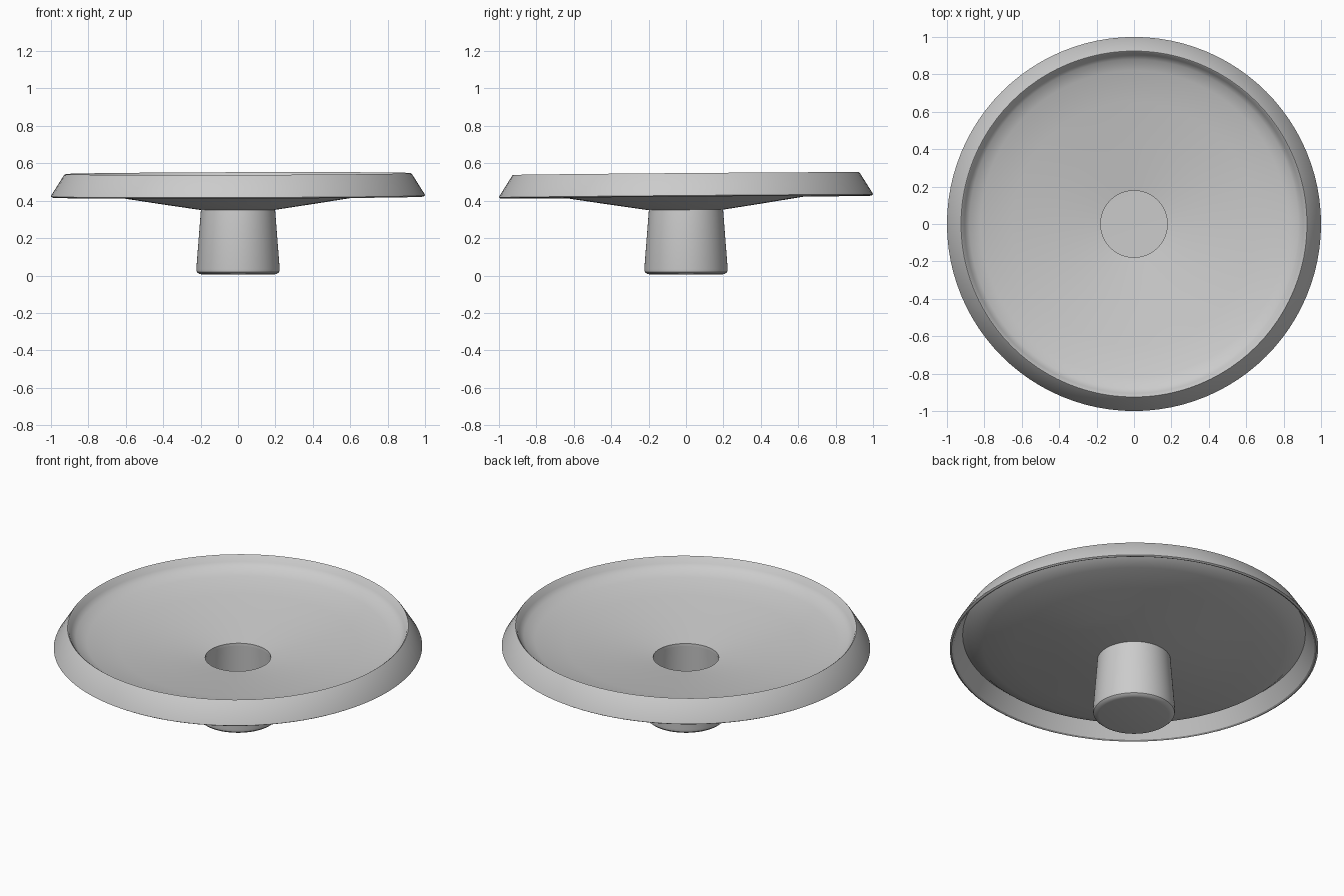
import bpy, bmesh, math

if "Cube" in bpy.data.objects:
    bpy.data.objects.remove(bpy.data.objects["Cube"])

SEGMENTS = 96


def lathe(name, profile, tilt_x=0.0, tilt_y=0.0, closed=False):
    """Spin an (r, z) profile around z; tilt leans the part slightly."""
    bm = bmesh.new()
    rings = []
    for r, z in profile:
        if r == 0:
            rings.append([bm.verts.new((0, 0, z))] * SEGMENTS)
            continue
        ring = []
        for i in range(SEGMENTS):
            a = 2 * math.pi * i / SEGMENTS
            x, y = r * math.cos(a), r * math.sin(a)
            ring.append(bm.verts.new((x, y, z + tilt_x * x + tilt_y * y)))
        rings.append(ring)
    pairs = list(zip(rings, rings[1:]))
    if closed:
        pairs.append((rings[-1], rings[0]))
    for a, b in pairs:
        for i in range(SEGMENTS):
            j = (i + 1) % SEGMENTS
            bm.faces.new(list(dict.fromkeys((a[i], a[j], b[j], b[i]))))
    bmesh.ops.recalc_face_normals(bm, faces=bm.faces)
    mesh = bpy.data.meshes.new(name)
    bm.to_mesh(mesh)
    bm.free()
    obj = bpy.data.objects.new(name, mesh)
    bpy.context.collection.objects.link(obj)
    bpy.ops.object.select_all(action='DESELECT')
    obj.select_set(True)
    bpy.context.view_layer.objects.active = obj
    bpy.ops.object.shade_smooth_by_angle(angle=math.radians(32))
    return obj


# Thin shallow dish with a turned-down outer flange and a centre hole
lathe("dish", [
    (0.178, 0.350), (0.20, 0.351), (0.42, 0.384), (0.65, 0.420),
    (0.82, 0.450), (0.89, 0.475), (0.93, 0.510),            # underside
    (0.98, 0.424), (0.99, 0.419), (1.00, 0.425), (0.998, 0.432),  # lip
    (0.93, 0.540), (0.925, 0.545), (0.918, 0.540),          # rim top
    (0.905, 0.510), (0.88, 0.487), (0.82, 0.464),
    (0.65, 0.434), (0.42, 0.398), (0.178, 0.364),           # upper bowl
], tilt_x=0.003, tilt_y=0.008, closed=True)

# Hollow tapered stem with a rounded foot and closed bottom
lathe("stem", [
    (0, 0.005), (0.19, 0.005), (0.209, 0.009), (0.22, 0.019),
    (0.223, 0.035), (0.198, 0.356),                         # outside
    (0.179, 0.358), (0.200, 0.045), (0.190, 0.028), (0, 0.025),  # inside
])
